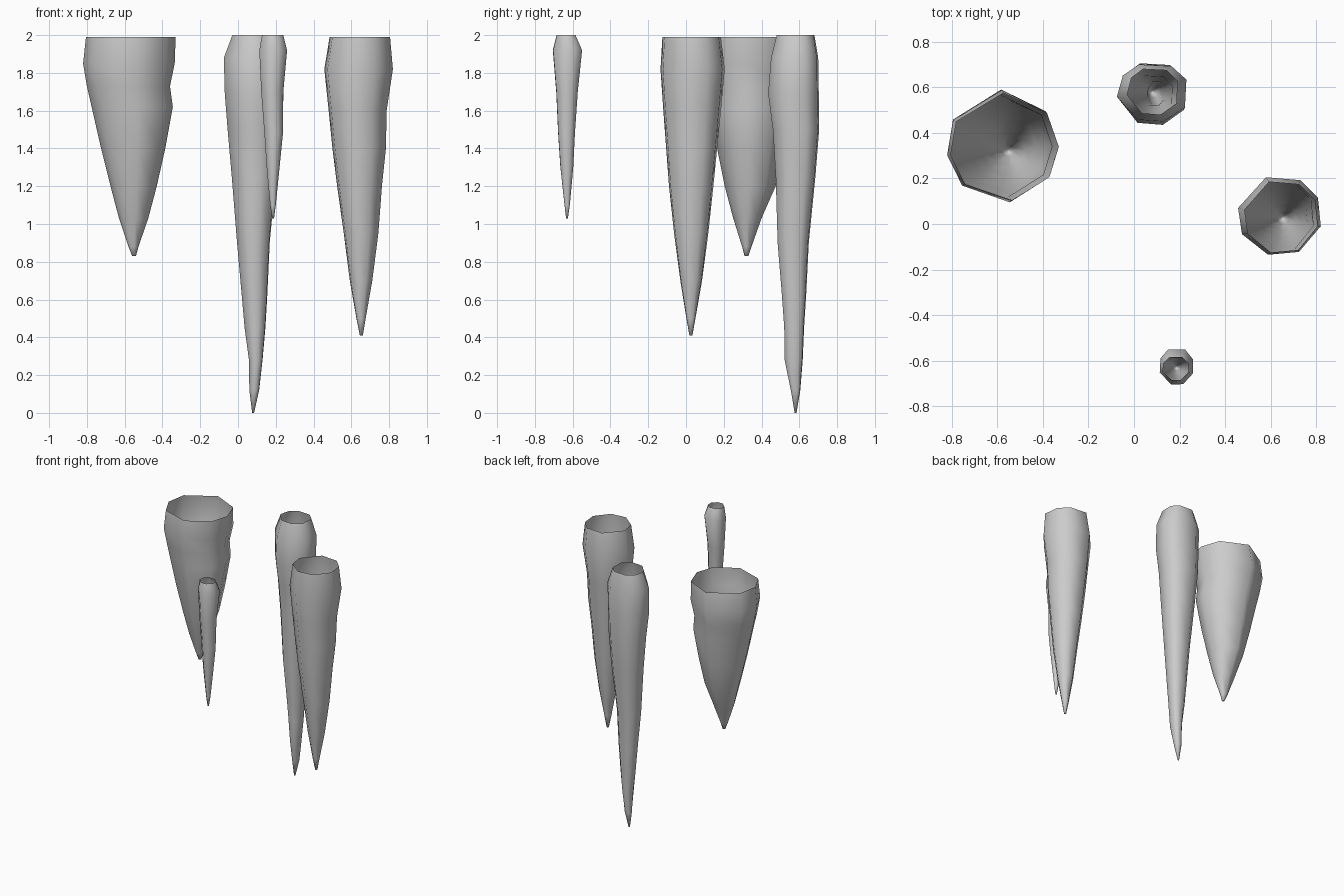
import bpy, bmesh
from math import cos, sin, radians


def spike(name, angles, rings):
    """Open-topped, eight-sided hanging spike.
    Each ring: z, min x, max x, min y, max y; the last one is the blunt tip."""
    cs = [cos(radians(a)) for a in angles]
    sn = [sin(radians(a)) for a in angles]

    def fit(v, values, lo, hi):
        return lo + (v - min(values)) / (max(values) - min(values)) * (hi - lo)

    bm = bmesh.new()
    loops = []
    for z, x0, x1, y0, y1 in rings:
        loops.append([bm.verts.new((fit(c, cs, x0, x1), fit(s, sn, y0, y1), z))
                      for c, s in zip(cs, sn)])
    n = len(angles)
    for up, low in zip(loops, loops[1:]):
        for i in range(n):
            j = (i + 1) % n
            bm.faces.new((up[i], low[i], low[j], up[j]))
    bm.faces.new(loops[-1][::-1])
    for f in bm.faces:
        f.smooth = True
    mesh = bpy.data.meshes.new(name)
    bm.to_mesh(mesh)
    bm.free()
    obj = bpy.data.objects.new(name, mesh)
    bpy.context.collection.objects.link(obj)
    return obj


# widest, stubby stalactite on the left
spike("wide_stalactite", [0, 38, 91, 152, 189, 224, 278, 326], [
    (1.99, -.805, -.33, .105, .575),
    (1.85, -.82, -.335, .095, .59),
    (1.73, -.80, -.36, .12, .565),
    (1.62, -.775, -.345, .13, .55),
    (1.40, -.725, -.385, .165, .515),
    (1.20, -.675, -.43, .205, .475),
    (1.03, -.63, -.475, .25, .40),
    (0.88, -.58, -.527, .297, .347),
    (0.83, -.56, -.54, .31, .33)])

# longest stalactite at the back
spike("long_stalactite", [25, 60, 113, 146, 188, 244, 286, 330], [
    (2.00, -.03, .19, .48, .68),
    (1.88, -.075, .23, .45, .70),
    (1.69, -.07, .225, .435, .703),
    (1.50, -.055, .215, .46, .705),
    (1.25, -.033, .20, .475, .685),
    (0.90, -.005, .168, .485, .65),
    (0.62, .02, .155, .508, .636),
    (0.45, .035, .145, .52, .625),
    (0.28, .058, .13, .522, .618),
    (0.12, .06, .112, .555, .605),
    (0.00, .075, .085, .575, .585)])

# tall stalactite on the right
spike("right_stalactite", [26, 61, 109, 169, 207, 254, 297, 345], [
    (1.99, .485, .805, -.125, .185),
    (1.82, .457, .82, -.135, .205),
    (1.60, .48, .787, -.12, .185),
    (1.40, .50, .783, -.105, .165),
    (1.20, .525, .762, -.09, .145),
    (0.95, .56, .743, -.063, .118),
    (0.70, .592, .711, -.03, .085),
    (0.50, .627, .676, .002, .05),
    (0.41, .645, .661, .018, .034)])

# small slim stalactite at the front
spike("small_stalactite", [20, 62, 118, 155, 198, 252, 292, 339], [
    (2.00, .127, .24, -.685, -.585),
    (1.92, .113, .26, -.705, -.55),
    (1.70, .123, .24, -.687, -.573),
    (1.48, .14, .238, -.677, -.588),
    (1.30, .152, .22, -.665, -.597),
    (1.10, .17, .20, -.643, -.615),
    (1.03, .181, .191, -.635, -.625)])
